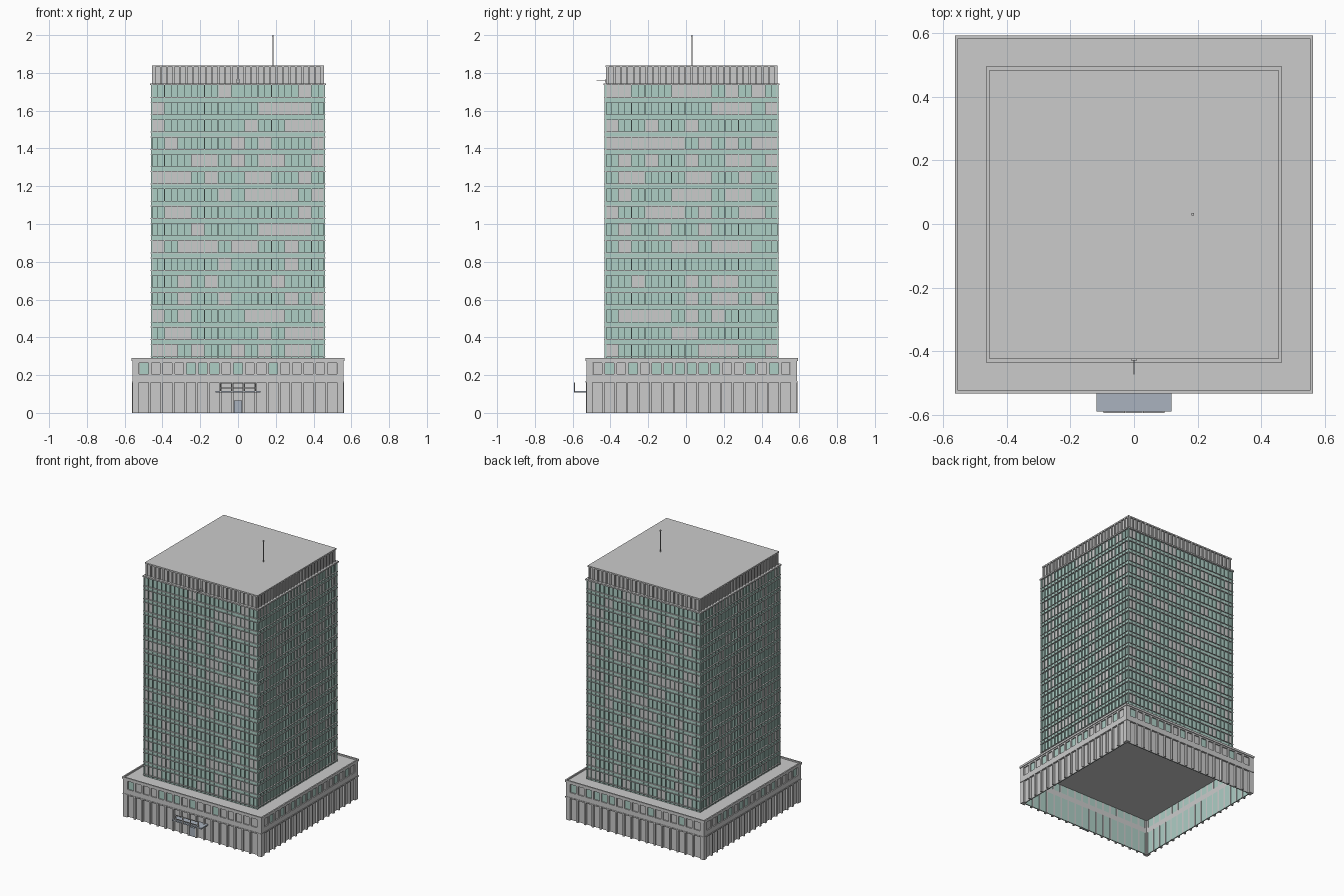
import bpy, bmesh, random
from mathutils import Matrix, Vector

if "Cube" in bpy.data.objects:
    bpy.data.objects.remove(bpy.data.objects["Cube"])

random.seed(7)
CY = 0.03                      # tower and podium centre in y
BAY, TB = 0.0622, 0.92 / 13    # podium bay, tower bay
FLOOR, Z0 = 0.0915, 0.285


def material(name, col):
    m = bpy.data.materials.new(name)
    m.diffuse_color = col
    m.use_nodes = True
    m.node_tree.nodes["Principled BSDF"].inputs["Base Color"].default_value = m.diffuse_color
    return m


TEAL = material("teal_glass", (0.42, 0.62, 0.56, 1))
BLUE = material("door_glass", (0.40, 0.45, 0.52, 1))
parts = {}


def box(part, x, y, z, mat=None, side=None):
    """Box from (min, max) ranges; with side, y is the distance out from the centre."""
    bm = parts.setdefault(part, (bmesh.new(), mat))[0]
    if side is not None:
        y = (-y[1], -y[0])
    size = Vector((x[1] - x[0], y[1] - y[0], z[1] - z[0]))
    mid = Vector(((x[0] + x[1]) / 2, (y[0] + y[1]) / 2, (z[0] + z[1]) / 2))
    M = Matrix.Translation(mid) @ Matrix.Diagonal((*size, 1))
    if side is not None:
        M = (Matrix.Translation((0, CY, 0))
             @ Matrix.Rotation(side * 1.5707963268, 4, 'Z') @ M)
    bmesh.ops.create_cube(bm, size=1, matrix=M)


def slab(part, r, z, mat=None):
    box(part, (-r, r), (CY - r, CY + r), z, mat)


def podium_side(s):
    # bands above the arcade, above the small windows and the parapet lip
    box("podium_wall", (-0.558, 0.558), (0.54, 0.558), (0.165, 0.205), side=s)
    box("podium_wall", (-0.558, 0.558), (0.54, 0.558), (0.265, 0.28), side=s)
    box("podium_parapet", (-0.563, 0.563), (0.553, 0.563), (0.275, 0.29), side=s)
    box("podium_string_course", (-0.561, 0.561), (0.55, 0.561), (0.162, 0.17), side=s)
    # arcade piers and the piers between small windows
    for i in range(-9, 9):
        u = (i + 0.5) * BAY
        if i in (-9, 8):
            e = 0.504 + 0.02
            a = (e, 0.558) if i == 8 else (-0.558, -e)
            box("arcade_piers", a, (0.535, 0.558), (0, 0.165), side=s)
            box("podium_wall", a, (0.54, 0.558), (0.205, 0.265), side=s)
        else:
            box("arcade_piers", (u - 0.006, u + 0.006), (0.535, 0.56), (0, 0.165), side=s)
            box("podium_wall", (u - 0.008, u + 0.008), (0.54, 0.558), (0.205, 0.265), side=s)
    # arcade infill: plain outside, glass inside
    box("arcade_infill", (-0.54, 0.54), (0.541, 0.544), (0, 0.165), side=s)
    box("arcade_inner_glass", (-0.538, 0.538), (0.537, 0.541), (0, 0.165), TEAL, s)
    # small upper windows
    lit = {0: [-8, -4, -3, -2, 0, 3],
           1: [-7, -5, -3, -2, -1, 0, 1, 2, 5, 7]}.get(s) or random.sample(range(-8, 9), 8)
    for i in range(-8, 9):
        u = (i * BAY - 0.0235, i * BAY + 0.0235)
        box("podium_inner_glass", u, (0.541, 0.546), (0.205, 0.265), TEAL, s)
        if i in lit:
            box("podium_windows", u, (0.546, 0.55), (0.205, 0.265), TEAL, s)
        else:
            box("podium_blinds", u, (0.546, 0.55), (0.205, 0.265), None, s)


def tower_side(s):
    for k in range(16):
        z = Z0 + 0.012 + k * FLOOR
        # spandrel strip over each row of windows, with thin ledges
        if k < 15:
            box("tower_spandrels", (-0.457, 0.457), (0.44, 0.457), (z + 0.066, z + FLOOR), TEAL, s)
            box("tower_ledges", (-0.463, 0.463), (0.45, 0.463), (z + 0.064, z + 0.068), None, s)
        box("tower_ledges", (-0.463, 0.463), (0.45, 0.463), (z - 0.002, z + 0.002), None, s)
        # random drawn blinds
        for i in range(13):
            if random.random() < 0.34:
                u = -0.46 + i * TB
                box("tower_blinds", (max(u, -0.454), min(u + TB, 0.454)), (0.45, 0.454),
                    (z, z + 0.066), None, s)
    # mullions, two per bay
    for i in range(1, 26):
        u = -0.46 + i * TB / 2
        w = 0.0025 if i % 2 else 0.004
        box("tower_mullions", (u - w / 2, u + w / 2), (0.45, 0.461), (Z0, 1.738), TEAL, s)
    box("tower_corners", (0.452, 0.461), (0.452, 0.461), (Z0, 1.738), TEAL, s)
    # ribbed crown
    for i in range(27):
        u = -0.443 + i * 0.886 / 26
        box("crown_ribs", (u - 0.005, u + 0.005), (0.44, 0.454), (1.74, 1.832), None, s)


for s in range(4):
    podium_side(s)
    tower_side(s)

# main volumes
slab("podium_roof", 0.556, (0.265, 0.28))
slab("tower_core", 0.452, (0.279, 1.738), TEAL)
slab("tower_cornice", 0.466, (1.735, 1.745))
slab("crown_core", 0.446, (1.745, 1.835))
slab("crown_roof", 0.455, (1.83, 1.84))

# entrance: door, canopy and the open rail on its edge
box("entrance_door", (-0.022, 0.022), (-0.525, -0.513), (0, 0.065), BLUE)
box("canopy", (-0.118, 0.118), (-0.59, -0.51), (0.108, 0.117), BLUE)
for zr in (0.128, 0.155):
    for i in (-1, 0, 1):
        box("canopy_rail", (i * BAY - 0.027, i * BAY + 0.027), (-0.594, -0.59), (zr, zr + 0.006))
for i in range(-3, 4, 2):
    box("canopy_rail", (i * BAY / 2 - 0.003, i * BAY / 2 + 0.003), (-0.594, -0.588), (0.108, 0.161))

# projecting flagpole on the front, and its bracket
box("flagpole", (-0.002, 0.002), (-0.473, -0.41), (1.757, 1.761))
box("flagpole_bracket", (-0.01, 0.01), (-0.43, -0.42), (1.75, 1.766))

# roof antenna
box("antenna", (0.182, 0.187), (0.0285, 0.0335), (1.835, 2.0))
box("antenna_tip", (0.1805, 0.1885), (0.027, 0.035), (1.99, 1.997))

for name, (bm, mat) in parts.items():
    me = bpy.data.meshes.new(name)
    bm.to_mesh(me)
    bm.free()
    if mat:
        me.materials.append(mat)
    bpy.context.collection.objects.link(bpy.data.objects.new(name, me))
